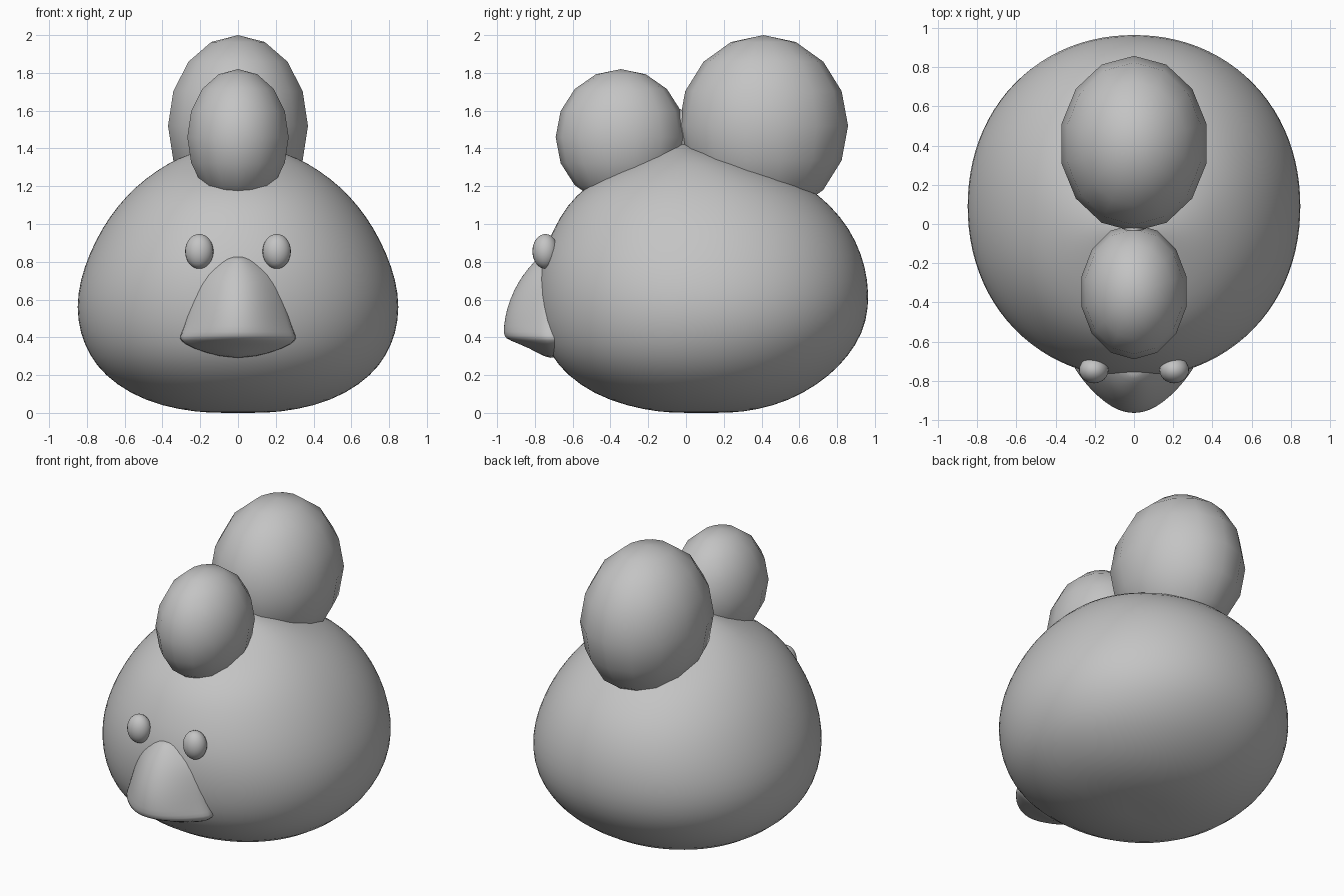
import bpy, bmesh, math

if "Cube" in bpy.data.objects:
    bpy.data.objects.remove(bpy.data.objects["Cube"])

grey = bpy.data.materials.new("plain grey")
grey.diffuse_color = (0.55, 0.55, 0.55, 1)
grey.use_nodes = True
grey.node_tree.nodes["Principled BSDF"].inputs["Base Color"].default_value = grey.diffuse_color


def finish(name, bm, subdivide=0):
    bmesh.ops.recalc_face_normals(bm, faces=bm.faces)
    for f in bm.faces:
        f.smooth = True
    mesh = bpy.data.meshes.new(name)
    bm.to_mesh(mesh)
    bm.free()
    mesh.materials.append(grey)
    obj = bpy.data.objects.new(name, mesh)
    bpy.context.collection.objects.link(obj)
    if subdivide:
        mod = obj.modifiers.new("smooth", 'SUBSURF')
        mod.levels = mod.render_levels = subdivide
    return obj


def loft(name, rings):
    """Skin a list of closed rings and cap both ends."""
    bm = bmesh.new()
    loops = [[bm.verts.new(p) for p in ring] for ring in rings]
    n = len(loops[0])
    for a, b in zip(loops, loops[1:]):
        for i in range(n):
            j = (i + 1) % n
            bm.faces.new((a[i], a[j], b[j], b[i]))
    bm.faces.new(loops[0])
    bm.faces.new(loops[-1])
    return finish(name, bm, 1)


def ball(name, centre, radii, segments, rings):
    bm = bmesh.new()
    bmesh.ops.create_uvsphere(bm, u_segments=segments, v_segments=rings, radius=1)
    bmesh.ops.scale(bm, vec=radii, verts=bm.verts)
    bmesh.ops.translate(bm, vec=centre, verts=bm.verts)
    return finish(name, bm)


def oval(z, half_width, front, back, n=48, power=2.1):
    """Slightly squared oval."""
    mid, half = (front + back) / 2, (back - front) / 2
    ring = []
    for i in range(n):
        t = 2 * math.pi * i / n
        c, s = math.cos(t), math.sin(t)
        r = (abs(c) ** power + abs(s) ** power) ** (-1 / power)
        ring.append((half_width * r * c, mid + half * r * s, z))
    return ring


def beak_ring(z, half_width, front, base=-0.71, n=16):
    """Parabolic front edge, closed inside the body."""
    xs = [-1 + 2 * i / n for i in range(n + 1)]
    ring = [(half_width * x, base + (front - base) * (1 - x * x), z) for x in xs]
    return ring + [(half_width * 0.8, -0.6, z), (-half_width * 0.8, -0.6, z)]


# Round body: height, half width, front y, back y
body = [(0.0, 0.10, -0.02, 0.18), (0.004, 0.22, -0.14, 0.30), (0.035, 0.40, -0.31, 0.46),
        (0.10, 0.57, -0.49, 0.62), (0.20, 0.708, -0.63, 0.765), (0.30, 0.785, -0.715, 0.86),
        (0.42, 0.838, -0.765, 0.937), (0.56, 0.857, -0.787, 0.97), (0.70, 0.838, -0.787, 0.965),
        (0.84, 0.79, -0.76, 0.932), (0.98, 0.72, -0.70, 0.865), (1.10, 0.635, -0.63, 0.765),
        (1.20, 0.54, -0.53, 0.645), (1.28, 0.435, -0.39, 0.465), (1.35, 0.32, -0.22, 0.265),
        (1.40, 0.17, -0.10, 0.09), (1.425, 0.04, -0.05, 0.01)]
loft("body", [oval(*row) for row in body])

# Beak: height, half width, front y
beak = [(0.83, 0.06, -0.77), (0.80, 0.12, -0.805), (0.73, 0.20, -0.865), (0.65, 0.24, -0.912),
        (0.55, 0.275, -0.952), (0.45, 0.305, -0.967), (0.405, 0.325, -0.965),
        (0.385, 0.325, -0.94), (0.345, 0.27, -0.83), (0.29, 0.08, -0.74)]
loft("beak", [beak_ring(*row) for row in beak])

# Two coarse balls of the crest and the thin web between them
ball("front_crest", (0, -0.345, 1.46), (0.275, 0.345, 0.36), 14, 8)
ball("back_crest", (0, 0.41, 1.52), (0.38, 0.448, 0.48), 14, 8)
ball("crest_web", (0, -0.03, 1.45), (0.06, 0.04, 0.16), 12, 8)

# Eyes
for side, label in ((-1, "left"), (1, "right")):
    ball(label + "_eye", (side * 0.205, -0.745, 0.855), (0.075, 0.068, 0.092), 24, 16)
